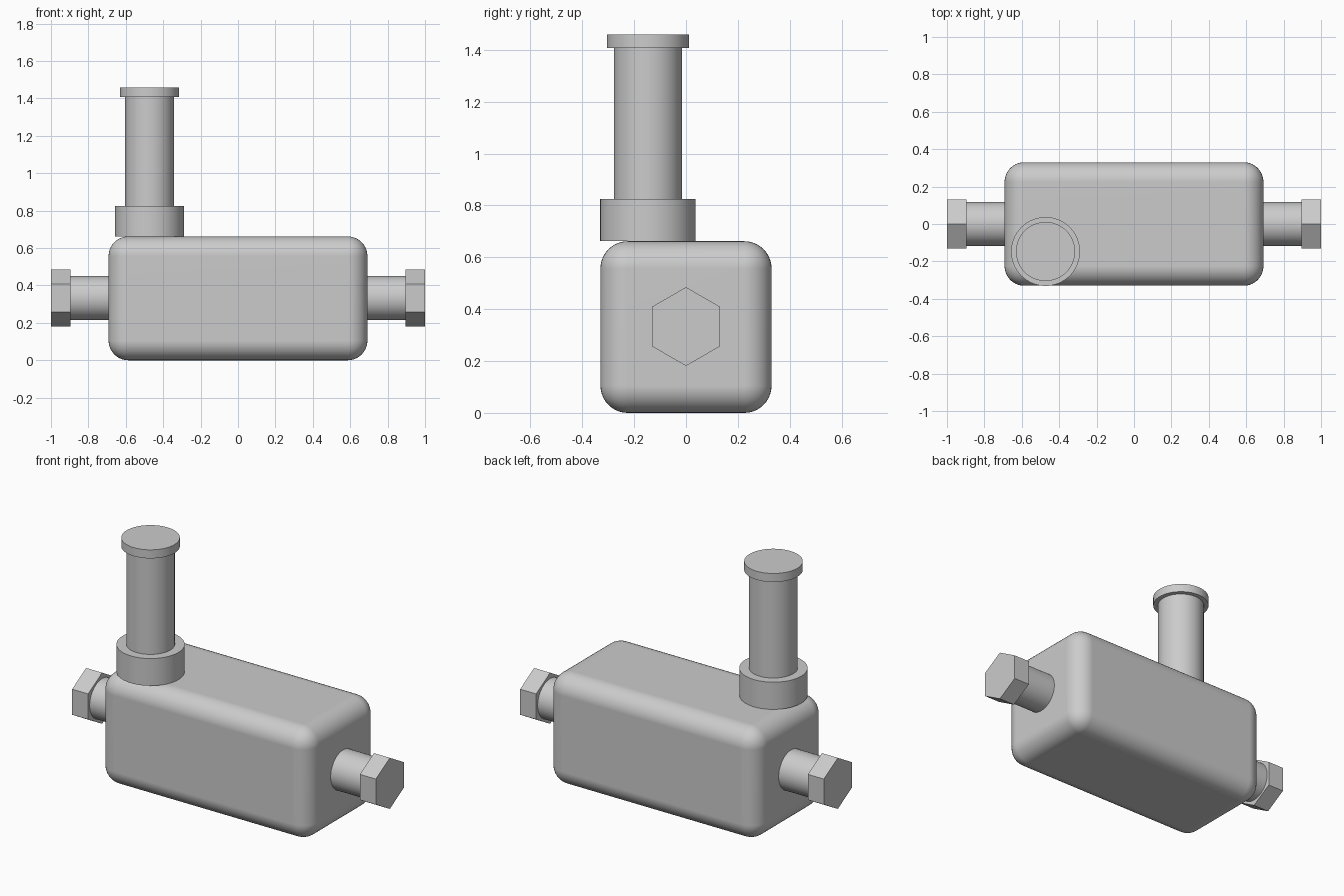
import bpy
import bmesh
import math
from mathutils import Matrix

cube = bpy.data.objects.get("Cube")
if cube:
    bpy.data.objects.remove(cube, do_unlink=True)

# Single plain metal colour
metal = bpy.data.materials.new("grey metal")
metal.use_nodes = True
colour = (0.6, 0.6, 0.6, 1)
metal.diffuse_color = colour
metal.node_tree.nodes["Principled BSDF"].inputs["Base Color"].default_value = colour


def finish(name, bm, smooth=True):
    mesh = bpy.data.meshes.new(name)
    bmesh.ops.recalc_face_normals(bm, faces=bm.faces)
    bm.to_mesh(mesh)
    bm.free()
    mesh.materials.append(metal)
    obj = bpy.data.objects.new(name, mesh)
    bpy.context.collection.objects.link(obj)
    if smooth:
        bpy.ops.object.select_all(action="DESELECT")
        bpy.context.view_layer.objects.active = obj
        obj.select_set(True)
        bpy.ops.object.shade_smooth_by_angle(angle=math.radians(30))
    return obj


def cylinder(name, radius, start, end, centre, axis="Z", sides=64):
    """Cylinder running from start to end along the axis."""
    bm = bmesh.new()
    bmesh.ops.create_cone(bm, cap_ends=True, segments=sides, radius1=radius,
                          radius2=radius, depth=end - start)
    middle = (start + end) / 2
    if axis == "X":
        # Local x turns to z, so a hexagon stands on its corner
        turn = Matrix.Rotation(math.pi / 2, 4, "Y")
        if sides == 6:
            turn = turn @ Matrix.Rotation(math.radians(HEX_TURN), 4, "Z")
        place = Matrix.Translation((middle, *centre)) @ turn
    else:
        place = Matrix.Translation((*centre, middle))
    bm.transform(place)
    if sides == 6:
        # Put a corner exactly at the top whatever the starting vertex
        top = max(bm.verts, key=lambda v: v.co.z).co
        angle = math.atan2(top.y - centre[0], top.z - centre[1])
        bm.transform(Matrix.Translation((0, *centre))
                     @ Matrix.Rotation(angle, 4, "X")
                     @ Matrix.Translation((0, -centre[0], -centre[1])))
    return finish(name, bm, smooth=sides > 6)


HEX_TURN = 0

# Rounded body block
bm = bmesh.new()
bmesh.ops.create_cube(bm, size=1)
bm.transform(Matrix.Translation((0, 0, 0.331)) @ Matrix.Diagonal((1.384, 0.66, 0.662, 1)))
bmesh.ops.bevel(bm, geom=bm.edges[:], offset=0.105, segments=10, profile=0.5,
                affect="EDGES")
body = finish("body", bm)
weighted = body.modifiers.new("flat sides", "WEIGHTED_NORMAL")
weighted.keep_sharp = True

# Upright plunger: collar, stem and cap
post = (-0.473, -0.147)
cylinder("collar", 0.184, 0.662, 0.824, post)
cylinder("stem", 0.131, 0.80, 1.42, post)
cylinder("cap", 0.158, 1.408, 1.459, post)

# Pipe and hexagonal nut on each end
axis_centre = (0, 0.333)
for side, s in (("left", 1), ("right", -1)):
    cylinder(side + "_pipe", 0.117, *sorted((s * 0.67, s * 0.91)), axis_centre, "X")
    cylinder(side + "_nut", 0.152, *sorted((s * 0.895, s * 1.0)), axis_centre, "X", 6)
